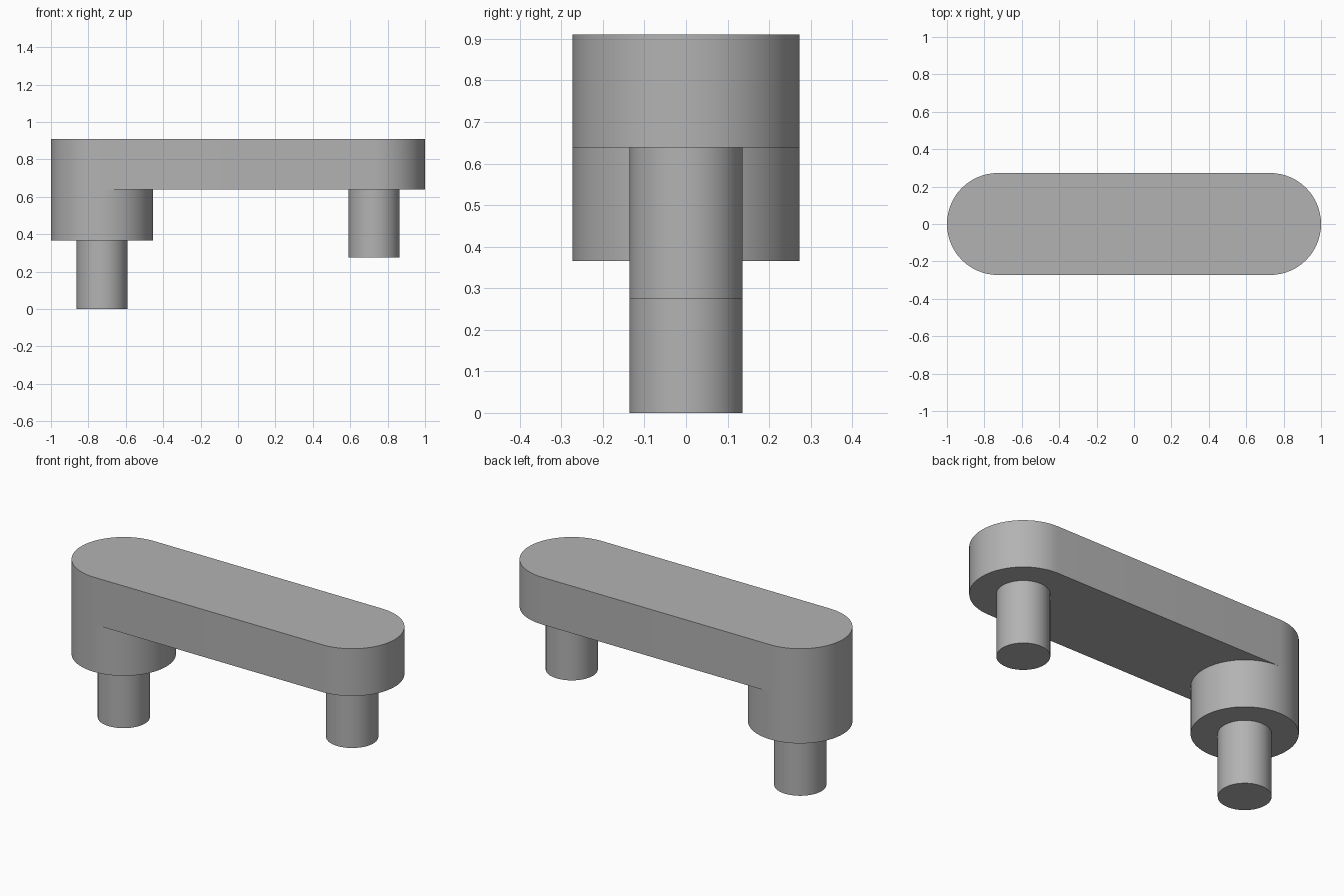
import bpy
import bmesh
from math import pi, sin, cos

cube = bpy.data.objects.get("Cube")
if cube:
    bpy.data.objects.remove(cube, do_unlink=True)

grey = bpy.data.materials.new("grey metal")
grey.use_nodes = True
colour = (0.45, 0.45, 0.45, 1)
grey.diffuse_color = colour
grey.node_tree.nodes["Principled BSDF"].inputs["Base Color"].default_value = colour

END_X = 0.7275      # centre of each rounded end
BODY_R = 0.2725
PIN_R = 0.136
TOP, PLATE_Z, BOSS_Z, PIN_Z = 0.91, 0.638, 0.365, 0.275
HALF = 32           # segments in each half circle


def prism(name, x_left, x_right, radius, z_low, z_high, capped=True):
    """Upright prism with half-round ends; equal x values give a cylinder."""
    outline = []
    for x, start in ((x_right, -pi / 2), (x_left, pi / 2)):
        for i in range(HALF + 1):
            a = start + pi * i / HALF
            outline.append((x + radius * cos(a), radius * sin(a)))
    bm = bmesh.new()
    base = bm.faces.new([bm.verts.new((x, y, z_low)) for x, y in outline])
    top = bmesh.ops.extrude_face_region(bm, geom=[base], use_keep_orig=True)["geom"]
    bmesh.ops.translate(bm, vec=(0, 0, z_high - z_low),
                        verts=[v for v in top if isinstance(v, bmesh.types.BMVert)])
    if not capped:  # open end sits flush against the part above
        bmesh.ops.delete(bm, geom=[f for f in top if isinstance(f, bmesh.types.BMFace)],
                         context="FACES_ONLY")
    bmesh.ops.remove_doubles(bm, verts=bm.verts, dist=0.0001)
    bmesh.ops.recalc_face_normals(bm, faces=bm.faces)
    mesh = bpy.data.meshes.new(name)
    bm.to_mesh(mesh)
    bm.free()
    mesh.materials.append(grey)
    obj = bpy.data.objects.new(name, mesh)
    bpy.context.collection.objects.link(obj)
    bpy.ops.object.select_all(action="DESELECT")
    obj.select_set(True)
    bpy.context.view_layer.objects.active = obj
    bpy.ops.object.shade_smooth_by_angle(angle=pi / 6)


# Link bar, the deep boss under its right end, and the two pins
prism("link_bar", -END_X, END_X, BODY_R, PLATE_Z, TOP)
prism("right_boss", -END_X, -END_X, BODY_R, BOSS_Z, PLATE_Z, capped=False)
prism("right_pin", -END_X, -END_X, PIN_R, 0, BOSS_Z, capped=False)
prism("left_pin", END_X, END_X, PIN_R, PIN_Z, PLATE_Z, capped=False)
